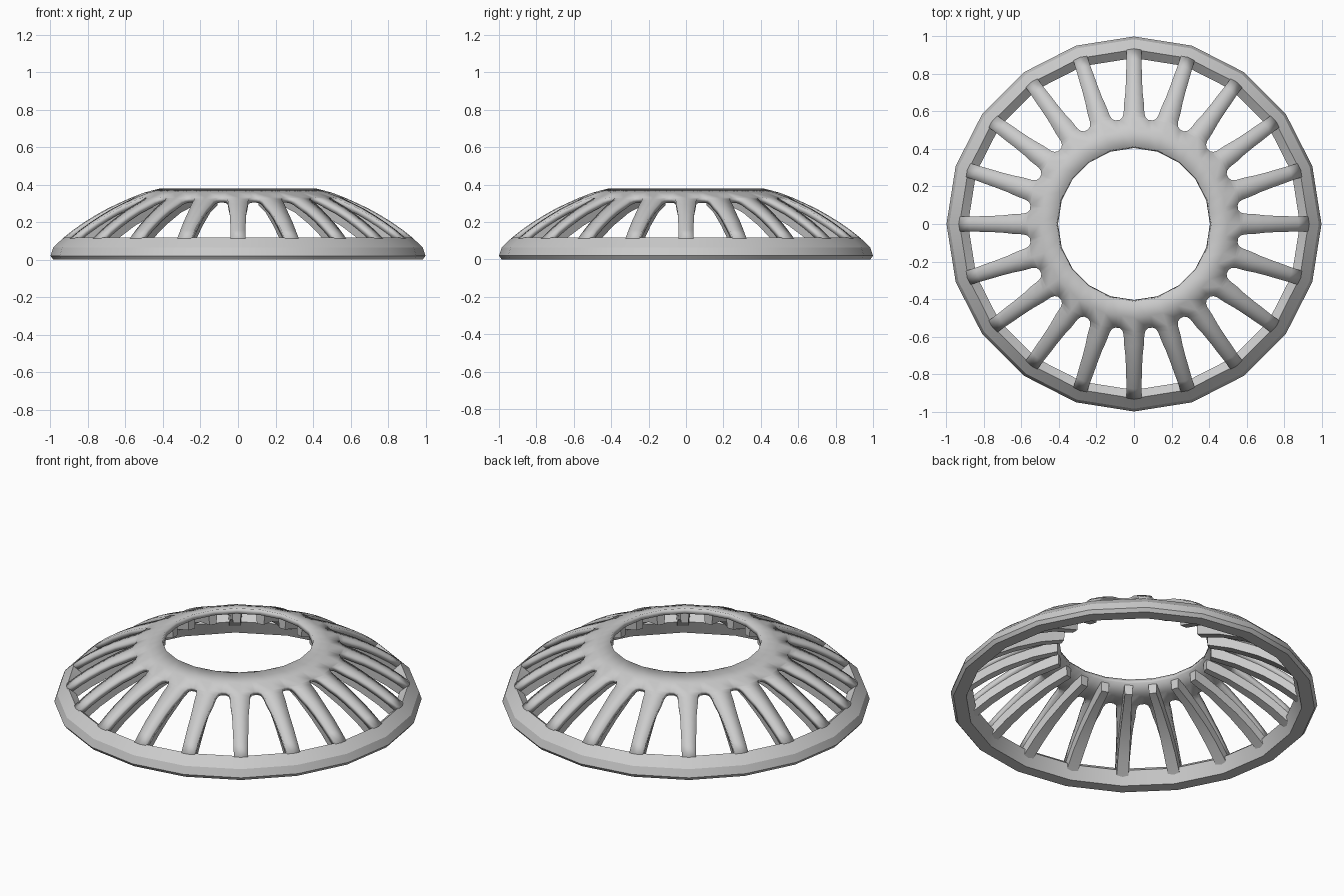
import bpy, bmesh
from math import radians, sin, cos

if "Cube" in bpy.data.objects:
    bpy.data.objects.remove(bpy.data.objects["Cube"])

N = 20                       # sectors, one spoke at each corner
HALF = radians(180 / N)


def rot(a, d, s, z):
    """Distance d along angle a, sideways offset s, height z."""
    return (d * cos(a) - s * sin(a), d * sin(a) + s * cos(a), z)


def finish(name, bm, angle=25):
    bmesh.ops.remove_doubles(bm, verts=bm.verts, dist=1e-4)
    bmesh.ops.recalc_face_normals(bm, faces=bm.faces)
    me = bpy.data.meshes.new(name)
    bm.to_mesh(me)
    bm.free()
    ob = bpy.data.objects.new(name, me)
    bpy.context.collection.objects.link(ob)
    bpy.ops.object.select_all(action='DESELECT')
    ob.select_set(True)
    bpy.context.view_layer.objects.active = ob
    bpy.ops.object.shade_smooth_by_angle(angle=radians(angle))
    return ob


# Domed shell: rows of radius, height, half width of the window
rows = [(.413, .38, .012), (.50, .357, .012), (.568, .331, .012),
        (.578, .327, .028), (.60, .317, .038), (.65, .294, .048),
        (.70, .27, .062), (.76, .236, .075), (.82, .199, .086),
        (.88, .157, .098), (.935, .113, .107)]
WIN_START = 2
bm = bmesh.new()
for k in range(N):
    a = HALF * (2 * k + 1)
    grid = []
    for r, z, w in rows:
        h = r * sin(HALF)
        grid.append([bm.verts.new(rot(a, r * cos(HALF), s, z)) for s in (-h, -w, w, h)])
    for i in range(len(rows) - 1):
        for j in range(3):
            if j == 1 and i >= WIN_START:
                continue
            bm.faces.new((grid[i][j], grid[i + 1][j], grid[i + 1][j + 1], grid[i][j + 1]))
shell = finish("domed_shell", bm)
if sum(p.normal.z for p in shell.data.polygons) < 0:
    shell.data.flip_normals()
solid = shell.modifiers.new("thickness", 'SOLIDIFY')
solid.thickness = .03
solid.offset = -1

# Outer rim: closed profile swept round the polygon
profile = [(.93, .117), (.985, .065), (1.0, .02), (.985, 0), (.915, 0), (.885, .08)]
bm = bmesh.new()
loops = [[bm.verts.new(rot(2 * HALF * k, r, 0, z)) for r, z in profile] for k in range(N)]
for k in range(N):
    p, q = loops[k], loops[(k + 1) % N]
    for i in range(len(profile)):
        j = (i + 1) % len(profile)
        bm.faces.new((p[i], q[i], q[j], p[j]))
finish("outer_rim", bm)

# Deep ribs under the spokes: radius, top, bottom, half width
rib = [(.418, .365, .29, .024), (.55, .325, .25, .027), (.70, .258, .18, .034),
       (.80, .20, .12, .037), (.90, .13, .045, .038)]
bm = bmesh.new()
for k in range(N):
    a = 2 * HALF * k
    secs = [[bm.verts.new(rot(a, r, s * w, z))
             for s, z in ((-1, t), (1, t), (.85, b), (-.85, b))] for r, t, b, w in rib]
    for p, q in zip(secs, secs[1:]):
        for i in range(4):
            j = (i + 1) % 4
            bm.faces.new((p[i], q[i], q[j], p[j]))
    bm.faces.new(secs[0])
    bm.faces.new(secs[-1])
finish("spoke_ribs", bm)
